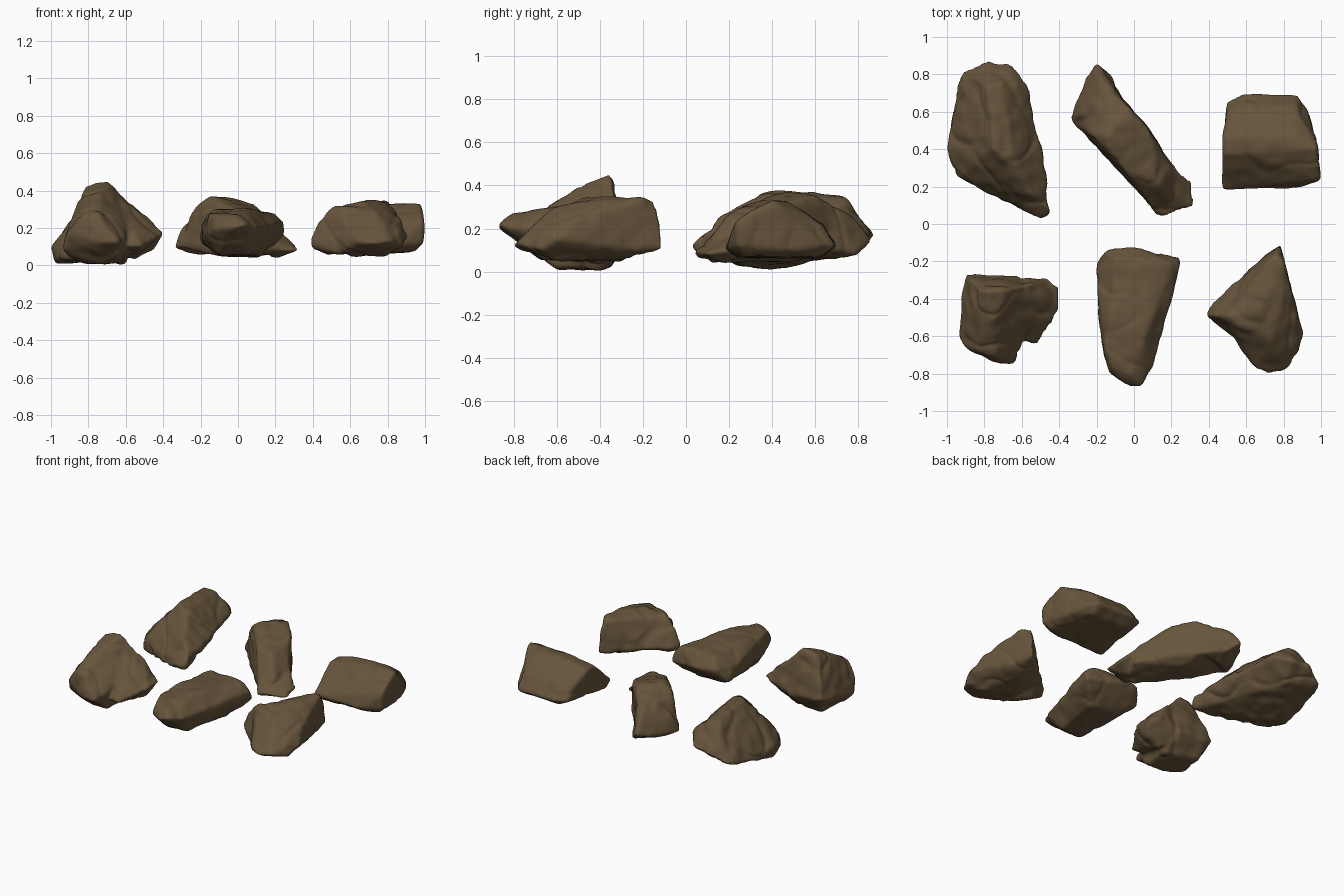
import bpy, bmesh
from mathutils import Vector, noise

brown = bpy.data.materials.new("dark_brown_stone")
brown.diffuse_color = (0.135, 0.09, 0.045, 1)


def make_rock(name, chunks, seed, rough=1.0):
    """Fuse convex chunks into one stone, then weather its surface."""
    bm = bmesh.new()
    for pts in chunks:
        part = bmesh.new()
        verts = [part.verts.new(p) for p in pts]
        res = bmesh.ops.convex_hull(part, input=verts)
        junk = [g for g in res["geom_interior"] + res["geom_unused"]
                if isinstance(g, bmesh.types.BMVert)]
        bmesh.ops.delete(part, geom=list(set(junk)), context='VERTS')
        bmesh.ops.recalc_face_normals(part, faces=part.faces)
        tmp = bpy.data.meshes.new("chunk")
        part.to_mesh(tmp)
        part.free()
        bm.from_mesh(tmp)
        bpy.data.meshes.remove(tmp)
    mesh = bpy.data.meshes.new(name)
    bm.to_mesh(mesh)
    bm.free()
    obj = bpy.data.objects.new(name, mesh)
    bpy.context.collection.objects.link(obj)

    mod = obj.modifiers.new("fuse", 'REMESH')
    mod.mode = 'VOXEL'
    mod.voxel_size = 0.012
    dg = bpy.context.evaluated_depsgraph_get()
    fused = bpy.data.meshes.new_from_object(obj.evaluated_get(dg))
    obj.modifiers.clear()
    obj.data = fused
    fused.name = name

    bm = bmesh.new()
    bm.from_mesh(fused)
    for _ in range(4):
        bmesh.ops.smooth_vert(bm, verts=bm.verts, factor=0.5,
                              use_axis_x=True, use_axis_y=True, use_axis_z=True)
    bm.normal_update()
    off = Vector((seed * 3.7, seed * 1.3, seed * 2.1))
    moves = []
    for v in bm.verts:
        p = v.co + off
        lumps = 0.009 * noise.noise(p * 5) + 0.007 * noise.noise(p * 13)
        crack = -0.006 * max(0, 1 - 7 * abs(noise.noise(p * 4)))
        moves.append(v.normal * (0.003 + rough * (lumps + crack)))
    for v, m in zip(bm.verts, moves):
        v.co += m
        v.co.z = max(v.co.z, 0)
    bm.to_mesh(fused)
    bm.free()
    fused.materials.clear()
    fused.materials.append(brown)
    for f in fused.polygons:
        f.use_smooth = True
        f.material_index = 0
    return obj


# Back left: broad ridged boulder
make_rock("ridged_boulder", [[
    (-.92, .82, .1), (-.78, .87, .17), (-.65, .85, .18), (-.57, .74, .22),
    (-.51, .47, .2), (-.44, .07, .17), (-.46, .05, .09), (-.50, .03, .12),
    (-.62, .08, .07), (-.94, .26, .03), (-.93, .25, .12), (-1, .4, .1),
    (-.97, .62, .07), (-.78, .73, .36), (-.70, .75, .34), (-.75, .4, .38),
    (-.65, .35, .36), (-.55, .15, .26), (-.9, .4, .01), (-.98, .4, .01),
    (-.75, .25, .04), (-.7, .7, .08), (-.6, .4, .08)]], 1, 1.3)

# Back middle: long diagonal bar with a spur at each end
make_rock("long_bar_stone", [
    [(-.33, .54, .1), (-.25, .48, .07), (-.23, .48, .31), (-.13, .40, .35),
     (-.15, .47, .365), (-.02, .61, .355), (-.04, .65, .1), (-.06, .65, .32),
     (-.05, .29, .32), (.1, .46, .32), (.11, .46, .1), (.12, .22, .28),
     (.05, .15, .12), (.2, .3, .22), (.23, .28, .08), (.2, .12, .16),
     (.12, .06, .1), (.1, .12, .04), (-.1, .32, .05), (0, .5, .05),
     (-.2, .66, .28)],
    [(-.34, .54, .09), (-.34, .58, .09), (-.25, .68, .08), (-.25, .79, .12),
     (-.2, .87, .14), (-.13, .80, .08), (-.05, .65, .1), (-.18, .77, .26),
     (-.13, .75, .26), (-.06, .65, .32), (-.14, .6, .33), (-.2, .65, .05),
     (-.3, .58, .2)],
    [(.2, .3, .2), (.31, .23, .1), (.32, .09, .08), (.25, .08, .07),
     (.11, .05, .07), (.17, .04, .1), (.1, .2, .2), (.2, .2, .04)],
], 2)

# Back right: wedge-shaped block, a triangular section along x
section = [(.18, .11), (.24, .07), (.6, .065), (.685, .12), (.62, .22),
           (.46, .32), (.37, .31)]
wedge = [(.475, y, z - max(0, z - .28)) for y, z in section if y < .6]
wedge += [(.5, .65, .12), (.5, .6, .2)]
for y, z in section:
    wedge += [(.60, y + .01, z), (.87, y + .01, z)]
wedge += [(.99, .24, .12), (.99, .24, .24), (.98, .4, .33), (.96, .5, .1),
          (.92, .63, .12), (.95, .27, .08)]
make_rock("wedge_block", [wedge], 3, 0.7)

# Front left: peaked stone, tall to the front, with a side lobe
make_rock("peaked_stone", [
    [(-.91, -.26, .15), (-.62, -.28, .12), (-.93, -.6, .08), (-.92, -.64, .16),
     (-.85, -.69, .14), (-.71, -.75, .12), (-.64, -.75, .12), (-.6, -.66, .15),
     (-.85, -.35, .02), (-.6, -.4, .01), (-.75, -.6, .01), (-.85, -.5, .02),
     (-.82, -.36, .42), (-.69, -.355, .45), (-.74, -.5, .39), (-.58, -.33, .34),
     (-.82, -.63, .31), (-.83, -.68, .27), (-.74, -.71, .26), (-.62, -.6, .02)],
    [(-.40, -.34, .17), (-.40, -.46, .17), (-.45, -.285, .18), (-.49, -.55, .15),
     (-.52, -.65, .1), (-.45, -.4, .23), (-.54, -.31, .31), (-.69, -.38, .41),
     (-.7, -.3, .1), (-.65, -.62, .1), (-.55, -.4, .03), (-.45, -.4, .09)],
], 4, 1.2)

# Front middle: tapered tongue, lifted at the front tip
make_rock("tapered_stone", [[
    (-.2, -.2, .12), (-.2, -.27, .2), (-.15, -.14, .22), (.0, -.12, .2),
    (.25, -.18, .16), (.24, -.23, .24), (.2, -.2, .27), (-.1, -.18, .27),
    (.1, -.2, .29), (.05, -.4, .30), (-.12, -.5, .30), (.06, -.6, .3),
    (-.16, -.66, .28), (.13, -.62, .18), (-.17, -.7, .16), (-.13, -.8, .19),
    (-.03, -.87, .2), (.04, -.87, .22), (.1, -.78, .2), (-.02, -.8, .27),
    (-.12, -.77, .26), (-.1, -.68, .06), (.06, -.66, .06), (-.1, -.3, .06),
    (.12, -.3, .05)]], 5, 0.8)

# Front right: angular stone, a ridge running back to a raised tip
make_rock("angular_stone", [
    [(.78, -.12, .1), (.78, -.12, .2), (.76, -.15, .33), (.8, -.2, .34),
     (.7, -.17, .12), (.82, -.3, .1), (.87, -.50, .25), (.91, -.6, .15),
     (.87, -.66, .18), (.88, -.68, .1), (.82, -.78, .13), (.72, -.80, .12),
     (.65, -.77, .13), (.57, -.66, .08), (.48, -.53, .15), (.53, -.33, .12),
     (.66, -.46, .345), (.79, -.46, .32), (.73, -.62, .29), (.6, -.5, .05),
     (.8, -.6, .05), (.72, -.3, .06), (.5, -.49, .30)],
    [(.38, -.49, .14), (.39, -.48, .09), (.42, -.42, .12), (.43, -.49, .23),
     (.50, -.49, .31), (.56, -.55, .31), (.5, -.58, .07), (.55, -.3, .13),
     (.66, -.45, .345), (.68, -.58, .29), (.48, -.48, .06), (.6, -.65, .06)],
], 6)
